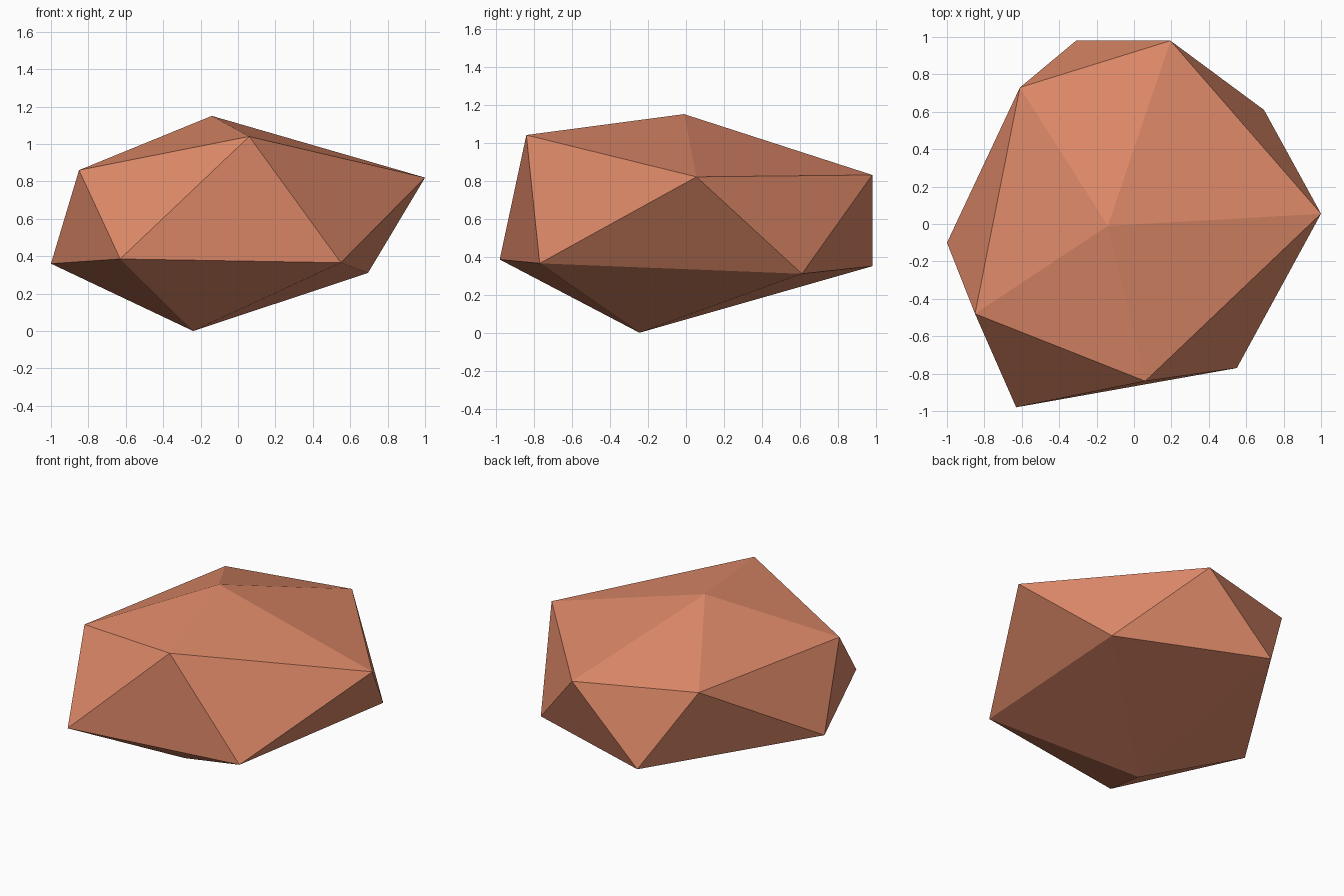
import bpy, bmesh

if "Cube" in bpy.data.objects:
    bpy.data.objects.remove(bpy.data.objects["Cube"])

# Irregular low-poly boulder: a 20-sided stone with two staggered rings of five
top = (-0.14, -0.01, 1.15)
upper = [(1.0, 0.055, 0.82), (0.195, 0.98, 0.83), (-0.61, 0.73, 0.87),
         (-0.85, -0.48, 0.86), (0.06, -0.84, 1.04)]
lower = [(0.695, 0.61, 0.31), (-0.31, 0.98, 0.35), (-1.0, -0.10, 0.36),
         (-0.63, -0.98, 0.385), (0.55, -0.77, 0.365)]
bottom = (-0.24, -0.245, 0.0)

bm = bmesh.new()
t, b = bm.verts.new(top), bm.verts.new(bottom)
u = [bm.verts.new(p) for p in upper]
l = [bm.verts.new(p) for p in lower]

# Top cap, zigzag side band and bottom cap
for i in range(5):
    j = (i + 1) % 5
    bm.faces.new((t, u[i], u[j]))
    bm.faces.new((u[i], l[i], u[j]))
    bm.faces.new((l[i], l[j], u[j]))
    bm.faces.new((b, l[j], l[i]))
bmesh.ops.recalc_face_normals(bm, faces=bm.faces)

mesh = bpy.data.meshes.new("boulder")
bm.to_mesh(mesh)
bm.free()

# Single clay colour
clay = bpy.data.materials.new("terracotta_stone")
clay.diffuse_color = (0.73, 0.25, 0.14, 1.0)
clay.use_nodes = True
clay.node_tree.nodes["Principled BSDF"].inputs["Base Color"].default_value = clay.diffuse_color
mesh.materials.append(clay)

boulder = bpy.data.objects.new("boulder", mesh)
bpy.context.collection.objects.link(boulder)
